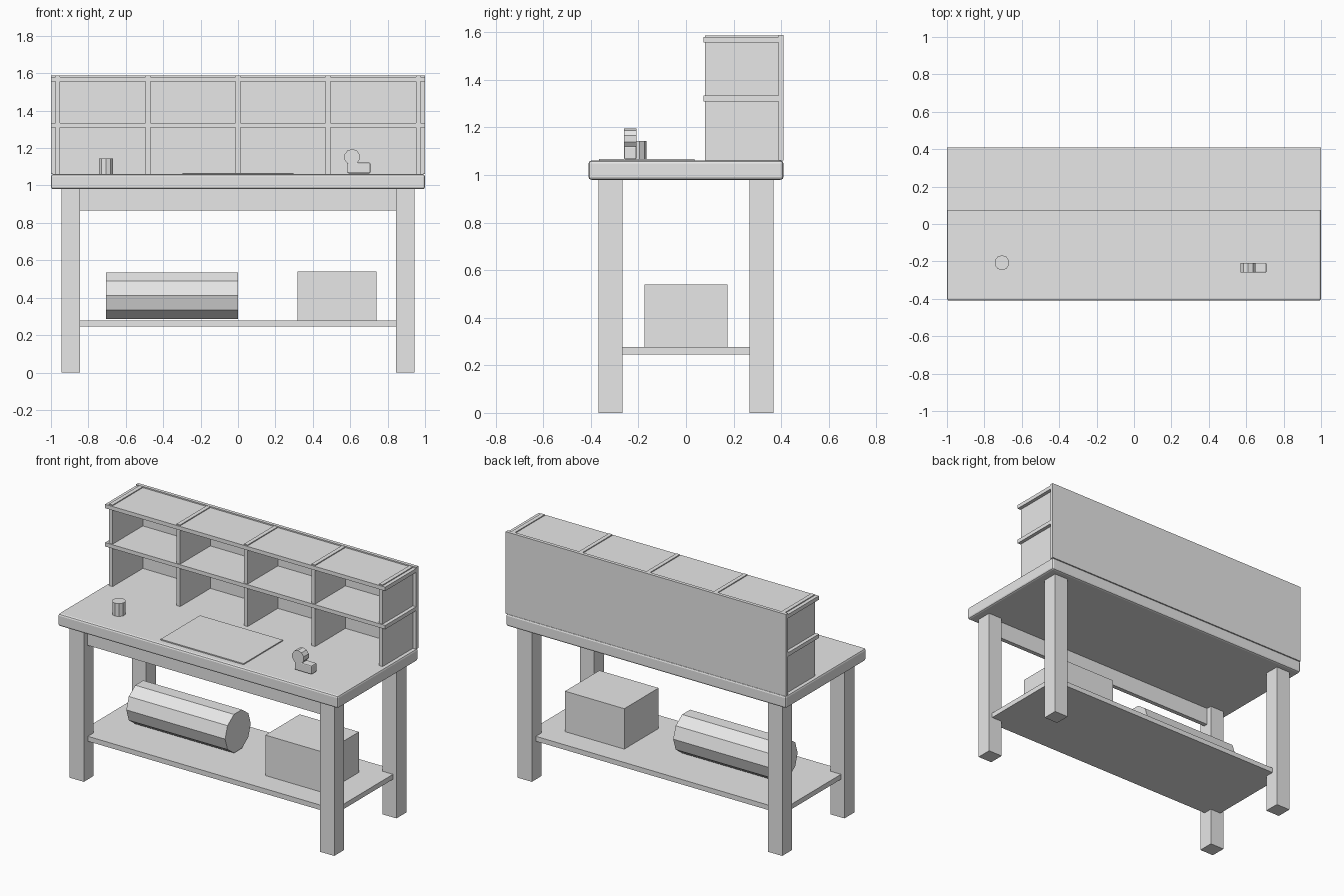
import bpy
from math import pi

if "Cube" in bpy.data.objects:
    bpy.data.objects.remove(bpy.data.objects["Cube"], do_unlink=True)

grey = bpy.data.materials.new("light_grey")
grey.use_nodes = True
grey.diffuse_color = (0.8, 0.8, 0.8, 1)
grey.node_tree.nodes["Principled BSDF"].inputs["Base Color"].default_value = (0.8, 0.8, 0.8, 1)


def finish(name, bevel=0.0):
    ob = bpy.context.object
    ob.name = name
    ob.data.materials.append(grey)
    if bevel:
        mod = ob.modifiers.new("rounded_edges", 'BEVEL')
        mod.width = bevel
        mod.segments = 2
    return ob


def box(name, x, y, z, bevel=0.0):
    """Box from (min, max) ranges on each axis."""
    bpy.ops.mesh.primitive_cube_add(size=1, location=[sum(r) / 2 for r in (x, y, z)])
    bpy.context.object.scale = [r[1] - r[0] for r in (x, y, z)]
    bpy.ops.object.transform_apply(location=False, rotation=False, scale=True)
    return finish(name, bevel)


def cylinder(name, loc, radius, depth, rot=(0, 0, 0)):
    bpy.ops.mesh.primitive_cylinder_add(vertices=10, radius=radius, depth=depth,
                                        location=loc, rotation=rot)
    return finish(name)


# Bench: top, legs, front apron, lower shelf
TOP = 1.06
box("bench_top", (-1, 1), (-0.41, 0.41), (0.98, TOP), 0.012)
for sx, side in ((-1, "right"), (1, "left")):
    for sy, end in ((-1, "front"), (1, "back")):
        cx, cy, h = sx * 0.894, sy * 0.317, 0.0505
        box(f"{end}_{side}_leg", (cx - h, cx + h), (cy - h, cy + h), (0, 0.982))
box("front_apron", (-0.89, 0.89), (-0.33, -0.302), (0.867, 0.981))
box("lower_shelf", (-0.92, 0.92), (-0.326, 0.326), (0.246, 0.278))

# Pigeonhole rack: back, boards, dividers standing slightly proud of the top
box("rack_back", (-1, 1), (0.388, 0.41), (TOP, 1.589))
box("rack_top_board", (-1, 1), (0.073, 0.39), (1.556, 1.581))
box("rack_middle_board", (-1, 1), (0.073, 0.39), (1.309, 1.334))
for i in range(-2, 3):
    cx = i * 0.482
    box(f"rack_divider_{i + 3}", (cx - 0.013, cx + 0.013), (0.08, 0.39), (TOP, 1.587))

# Items on the bench
box("work_mat", (-0.296, 0.296), (-0.366, 0.035), (TOP, 1.067))
cylinder("tool_cup", (-0.706, -0.207, 1.102), 0.04, 0.083)
box("dispenser_base", (0.585, 0.708), (-0.26, -0.208), (1.065, 1.122), 0.006)
cylinder("dispenser_roll", (0.61, -0.234, 1.152), 0.043, 0.052, (pi / 2, 0, 0))

# Items on the lower shelf
cylinder("storage_roll", (-0.353, 0, 0.411), 0.131, 0.705, (0, pi / 2, 0))
box("storage_box", (0.318, 0.741), (-0.175, 0.175), (0.278, 0.539))
